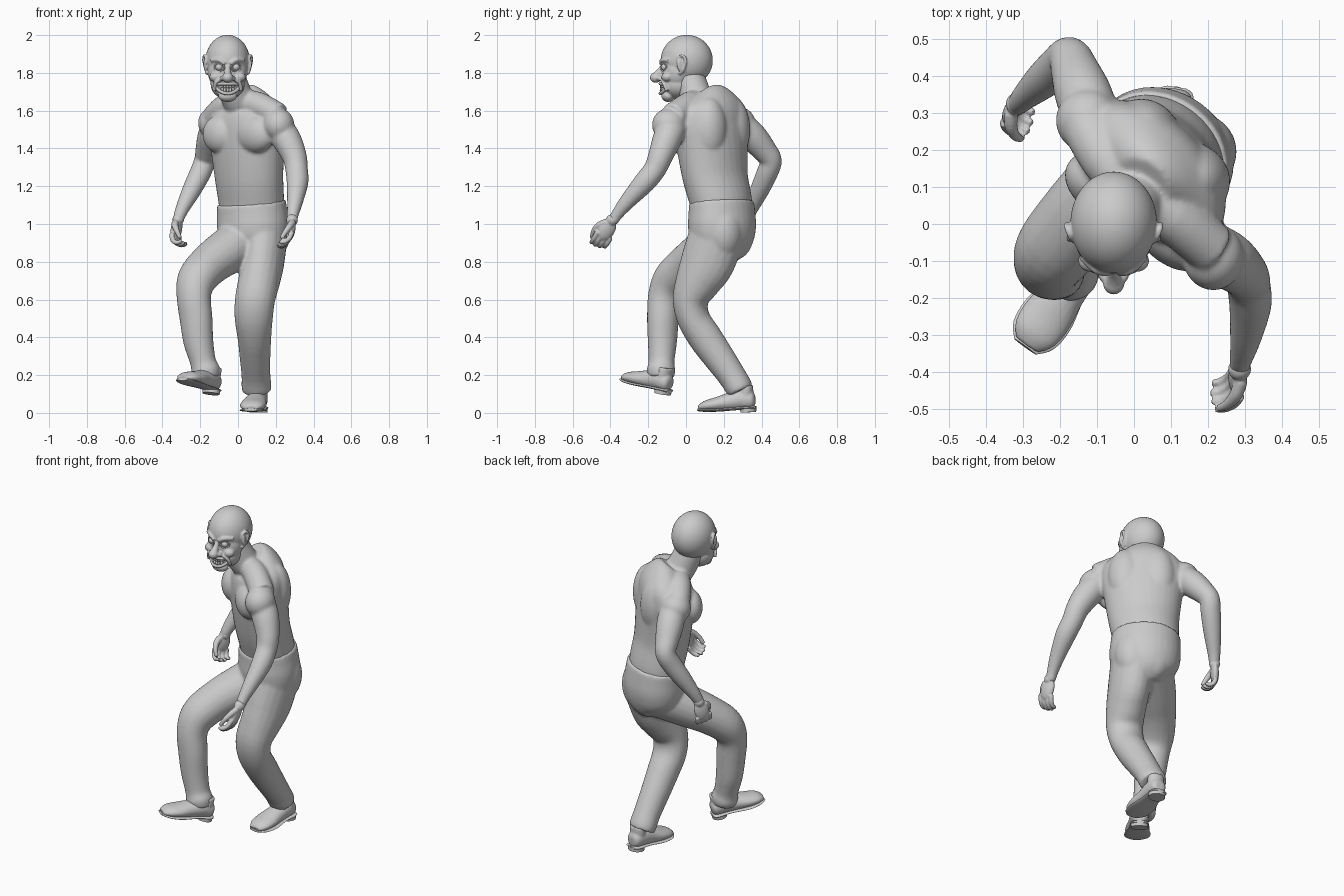
import bpy, bmesh, math
from mathutils import Vector, Matrix, Euler


def tube(bm, pts, a=0, seg=20, sub=4, M=Matrix()):
    """Loft of elliptical rings: x, y, z, side radius, [front radius, [heading]]."""
    P = []
    for p in pts:
        p = list(p)
        if len(p) == 4:
            p.append(p[3])
        if len(p) == 5:
            p.append(a)
        P.append(p)
    S, n = [], len(P)
    for i in range(n - 1):
        q = [P[max(i - 1, 0)], P[i], P[i + 1], P[min(i + 2, n - 1)]]
        for k in range(sub + (i == n - 2)):
            t = k / sub
            S.append([0.5 * (2 * B + (C - A) * t + (2 * A - 5 * B + 4 * C - D) * t * t
                             + (3 * B - A - 3 * C + D) * t ** 3) for A, B, C, D in zip(*q)])
    rings = []
    for i, s in enumerate(S):
        t = (Vector(S[min(i + 1, len(S) - 1)][:3]) - Vector(S[max(i - 1, 0)][:3])).normalized()
        h = math.radians(s[5])
        u = Vector((math.cos(h), -math.sin(h), 0))
        u = (u - t * u.dot(t)).normalized()
        v = t.cross(u)
        rings.append([bm.verts.new(M @ (Vector(s[:3]) + u * s[3] * math.cos(f) + v * s[4] * math.sin(f)))
                      for f in (2 * math.pi * k / seg for k in range(seg))])
    for r, w in zip(rings, rings[1:]):
        for k in range(seg):
            bm.faces.new((r[k], r[(k + 1) % seg], w[(k + 1) % seg], w[k]))
    bm.faces.new(rings[0][::-1])
    bm.faces.new(rings[-1])


def blob(bm, c, r, rot=(0, 0, 0), seg=32):
    e = Euler([math.radians(x) for x in rot]).to_matrix().to_4x4()
    bmesh.ops.create_uvsphere(bm, u_segments=seg, v_segments=seg * 2 // 3, radius=1,
                              matrix=Matrix.Translation(c) @ e @ Matrix.Diagonal((*r, 1)))


def finish(bm, name, voxel=0, smooth=4):
    bmesh.ops.recalc_face_normals(bm, faces=bm.faces)
    for f in bm.faces:
        f.smooth = True
    me = bpy.data.meshes.new(name)
    bm.to_mesh(me)
    bm.free()
    ob = bpy.data.objects.new(name, me)
    bpy.context.collection.objects.link(ob)
    if voxel:
        m = ob.modifiers.new("fuse", 'REMESH')
        m.mode, m.voxel_size, m.use_smooth_shade = 'VOXEL', voxel, True
        m = ob.modifiers.new("soften", 'SMOOTH')
        m.factor, m.iterations = 0.5, smooth
    else:
        bpy.context.view_layer.objects.active = ob
        ob.select_set(True)
        bpy.ops.object.shade_smooth_by_angle(angle=math.radians(40))
        ob.select_set(False)
    return ob


# Torso, twisted so the left shoulder leads
bm = bmesh.new()
tube(bm, [(.07, .19, 1.04, .18, .145, 36), (.07, .185, 1.12, .187, .15, 38), (.058, .155, 1.25, .2, .152, 40),
          (.05, .14, 1.4, .22, .158, 42), (.045, .135, 1.52, .24, .155, 44), (.045, .14, 1.60, .22, .14, 44),
          (.035, .13, 1.655, .15, .11, 44), (.02, .11, 1.69, .08, .08, 44)], seg=32)
tube(bm, [(.03, .1, 1.6, .08), (.0, .06, 1.66, .085), (-.03, .03, 1.74, .083), (-.045, .015, 1.8, .08)])
tube(bm, [(.0, .06, 1.65, .06), (.1, .02, 1.632, .07), (.215, -.07, 1.57, .07)], a=45)      # trapezius
tube(bm, [(.0, .08, 1.64, .06), (-.07, .17, 1.615, .07), (-.125, .26, 1.56, .07)], a=45)
tube(bm, [(.03, .12, 1.63, .06), (.01, .2, 1.605, .07), (-.04, .275, 1.545, .07)], a=45)
for c, r in (((.09, -.03, 1.475), .125), ((-.1, .105, 1.475), .1)):    # chest
    blob(bm, c, (r, .07, .1), (0, 0, -42))
for c in ((.03, .245, 1.5), (.165, .125, 1.5)):                        # shoulder blades
    blob(bm, c, (.1, .09, .17), (0, 0, -42))
blob(bm, (.215, -.09, 1.525), (.083, .09, .088))                       # deltoids
blob(bm, (-.125, .28, 1.535), (.087, .087, .085))
# Arms
tube(bm, [(.18, -.05, 1.55, .07), (.25, -.095, 1.46, .078), (.298, -.135, 1.36, .066), (.31, -.165, 1.29, .06),
          (.315, -.22, 1.22, .058), (.302, -.31, 1.12, .043), (.29, -.365, 1.05, .032), (.285, -.39, 1.01, .029)])
tube(bm, [(-.10, .26, 1.55, .07), (-.135, .345, 1.47, .078), (-.16, .415, 1.39, .066), (-.175, .45, 1.335, .058),
          (-.20, .43, 1.27, .057), (-.245, .39, 1.18, .051), (-.295, .345, 1.08, .037), (-.318, .32, 1.02, .029)])
finish(bm, "torso_and_arms", .008, 10)


# Hands: d = pointing direction, s = toward thumb, c = curl direction
def hand(name, w, d, s, c, g=1.2):
    w, d, s, c = Vector(w), Vector(d).normalized(), Vector(s), Vector(c).normalized()
    s = (s - d * s.dot(d)).normalized()
    bm = bmesh.new()
    R = Matrix((s, d, s.cross(d))).transposed().to_euler()
    blob(bm, w + d * .045 * g, (.037 * g, .055 * g, .019 * g), [math.degrees(x) for x in R])
    blob(bm, w, (.031, .031, .031))
    for i in range(4):
        k = w + (d * .072 + s * (i - 1.5) * .021) * g
        l = (.8, .95, 1, .95)[i] * g
        path = [k, k + (d * .032 + c * .012) * l, k + (d * .042 + c * .038) * l, k + (d * .03 + c * .06) * l]
        tube(bm, [(*p, r * g) for p, r in zip(path, (.012, .0115, .01, .008))], seg=10)
    k = w + (d * .02 + s * .02) * g
    path = [k, k + (d * .02 + s * .02 + c * .015) * g, k + (d * .045 + s * .026 + c * .035) * g,
            k + (d * .07 + s * .018 + c * .052) * g]
    tube(bm, [(*p, r * g) for p, r in zip(path, (.016, .015, .012, .009))], seg=10)
    finish(bm, name, .0045, 3)


hand("left_hand", (.286, -.393, 1.02), (-.1, -.45, -.85), (.25, -.85, .45), (-.85, -.25, -.3))
hand("right_hand", (-.316, .325, 1.025), (-.18, -.2, -.95), (-.5, -.85, .2), (.75, -.5, -.1))

# Trousers
bm = bmesh.new()
tube(bm, [(.07, .187, 1.115, .194, .16, 36), (.075, .19, 1.06, .197, .165, 36), (.08, .19, .98, .2, .17, 35),
          (.08, .18, .9, .18, .155, 35), (.07, .165, .83, .11, .11, 35)], seg=32)
for c in ((.175, .2, .96), (.075, .26, .96)):
    blob(bm, c, (.105, .1, .15), (0, 0, -35))
tube(bm, [(.145, .17, .96, .12, .15), (.132, .115, .8, .112, .145), (.112, .065, .7, .11, .123),
          (.09, .025, .6, .107, .096), (.083, .04, .5, .102, .087), (.087, .1, .4, .09, .09),
          (.09, .17, .3, .082, .084), (.095, .24, .2, .077, .075), (.098, .277, .14, .08, .073),
          (.1, .29, .115, .076, .068)], a=10)
tube(bm, [(.04, .19, .92, .13), (-.07, .09, .845, .125, .12), (-.15, .01, .785, .115, .11), (-.215, -.07, .71, .108, .102),
          (-.234, -.112, .62, .094, .087), (-.222, -.122, .5, .09, .082), (-.21, -.125, .38, .082, .076),
          (-.185, -.13, .27, .069, .069), (-.172, -.132, .225, .078, .076), (-.165, -.132, .185, .07, .067)], a=35)
finish(bm, "trousers", .009, 8)


# Shoes, toe along local -y
def shoe(name, loc, turn, pitch):
    M = (Matrix.Translation(loc) @ Matrix.Rotation(math.radians(turn), 4, 'Z')
         @ Matrix.Rotation(math.radians(pitch), 4, 'X') @ Matrix.Diagonal((1.3, 1, 1, 1)))
    bm = bmesh.new()
    tube(bm, [(0, .046, .058, .02, .025), (0, .03, .06, .034, .045), (0, -.02, .07, .041, .055),
              (0, -.09, .059, .045, .048), (0, -.16, .048, .053, .038), (0, -.22, .04, .048, .029),
              (0, -.255, .03, .028, .014)], M=M)
    tube(bm, [(0, -.005, .04, .036), (0, .0, .11, .038), (0, .0, .14, .038)], M=M)
    finish(bm, name + "_upper", .006, 3)
    bm = bmesh.new()
    tube(bm, [(0, .05, .024, .02, .008), (0, .03, .024, .038, .009), (0, -.06, .022, .042, .009),
              (0, -.15, .018, .056, .009), (0, -.22, .019, .051, .009), (0, -.26, .022, .028, .007)], M=M)
    tube(bm, [(0, .008, .0, .037, .042), (0, .008, .025, .038, .044)], sub=1, M=M)
    finish(bm, name + "_sole")


shoe("left_shoe", (.108, .322, .003), -9, 2)
shoe("right_shoe", (-.148, -.13, .103), -36, -12)

# Head: skull, face, jaw, nose
X = -.055
bm = bmesh.new()
blob(bm, (X, .004, 1.866), (.117, .138, .135), seg=48)
blob(bm, (X, -.045, 1.805), (.104, .085, .11))
blob(bm, (X, -.042, 1.74), (.09, .085, .08))
blob(bm, (X, -.095, 1.678), (.05, .035, .032))
tube(bm, [(X, -.12, 1.84, .012), (X, -.138, 1.81, .016), (X, -.155, 1.785, .024)], seg=12)
blob(bm, (X, -.16, 1.775), (.029, .031, .027))
for s in (-1, 1):
    blob(bm, (X + s * .025, -.14, 1.772), (.016, .018, .014))          # nostril wings
    blob(bm, (X + s * .062, -.1, 1.778), (.034, .03, .026))            # cheeks
    tube(bm, [(X + s * .014, -.13, 1.848, .012), (X + s * .045, -.124, 1.868, .013),
              (X + s * .085, -.088, 1.866, .012)], a=90, seg=10)       # brows
    tube(bm, [(X + s * .03, -.135, 1.77, .008), (X + s * .064, -.118, 1.745, .01),
              (X + s * .072, -.1, 1.705, .01)], seg=10)                # smile folds
    # ears
    blob(bm, (X + s * .113, -.025, 1.84), (.011, .025, .042), (10, 0, s * 25))
    tube(bm, [(X + s * .108, -.045, 1.855, .007), (X + s * .117, -.037, 1.885, .007), (X + s * .125, -.014, 1.89, .008),
              (X + s * .127, -.002, 1.863, .008), (X + s * .118, -.012, 1.82, .007), (X + s * .106, -.035, 1.795, .01)],
         a=45, seg=10)
for z, y in ((1.905, -.123), (1.925, -.114)):                          # forehead furrows
    tube(bm, [(X - .06, y + .026, z + .004, .006), (X, y, z, .006), (X + .06, y + .026, z + .004, .006)], a=90, seg=8)
finish(bm, "head", .0045, 4)

# Eyes
for s, n in ((-1, "right"), (1, "left")):
    bm = bmesh.new()
    blob(bm, (X + s * .044, -.112, 1.83), (.02, .02, .019), seg=20)
    finish(bm, n + "_eye")
    bm = bmesh.new()
    tube(bm, [(X + s * (.044 + .026 * math.cos(f)), -.117 + .014 * math.cos(f), 1.829 + .021 * math.sin(f), .005)
              for f in (k * math.pi / 6 for k in range(13))], a=45, seg=8, sub=2)
    finish(bm, n + "_eyelid")

# Snarling mouth: lip ring and two rows of teeth
bm = bmesh.new()
tube(bm, [(X + .06 * math.cos(f), -.136 + .036 * math.cos(f) ** 2, 1.717 + .026 * math.sin(f) + .012 * math.cos(f) ** 2,
           .009) for f in (k * math.pi / 10 for k in range(21))], a=45, seg=10, sub=2)
finish(bm, "lips")
bm = bmesh.new()
for z in (1.73, 1.708):
    for k in range(-3, 4):
        blob(bm, (X + k * .0145, -.131 + .0024 * k * k, z + .0008 * k * k), (.0075, .008, .012), seg=16)
finish(bm, "teeth")
